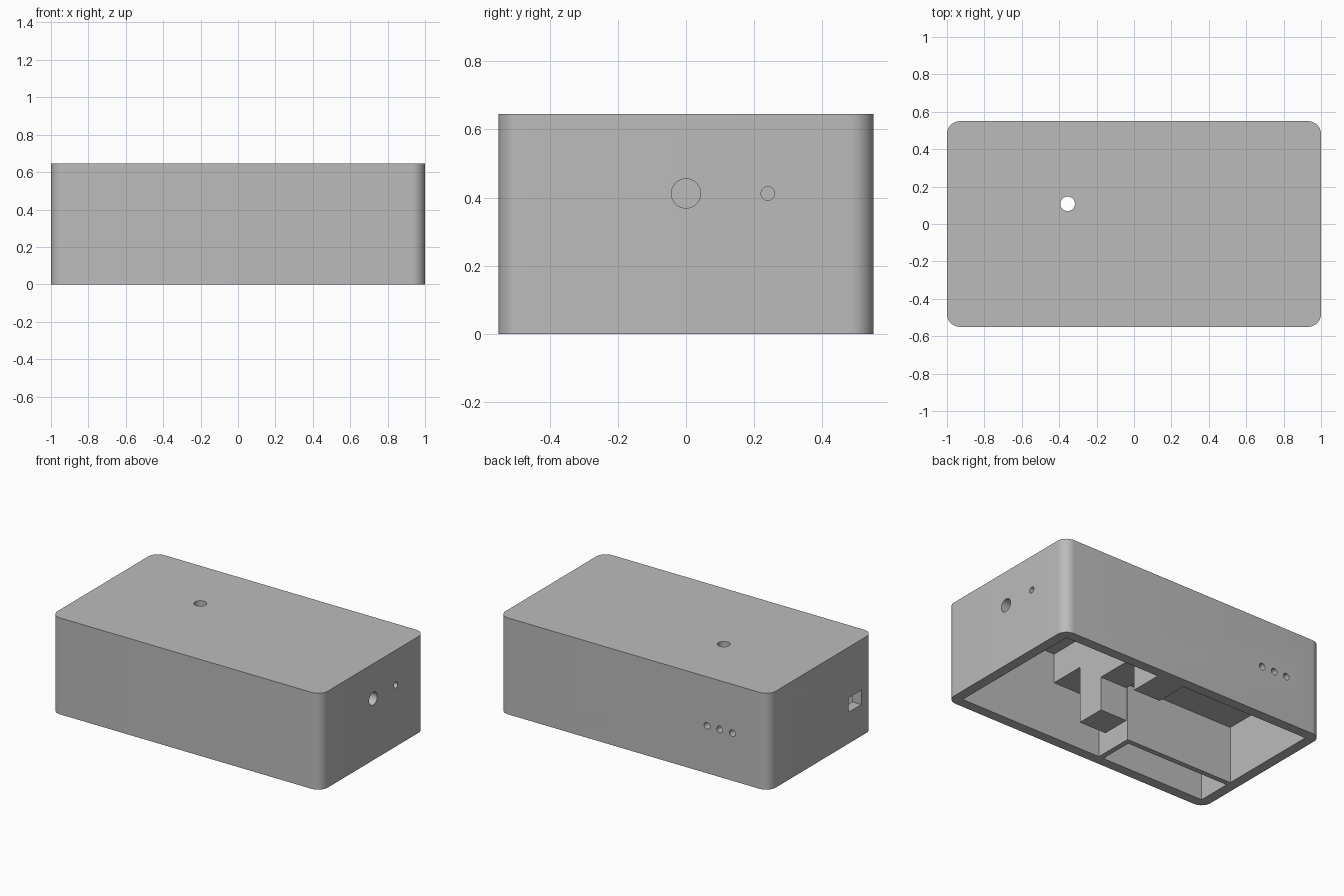
import bpy
import bmesh
from math import radians
from mathutils import Matrix, Vector

if "Cube" in bpy.data.objects:
    bpy.data.objects.remove(bpy.data.objects["Cube"], do_unlink=True)

HX, HY, H = 1.0, 0.55, 0.645      # outer half sizes and height
WALL = 0.068
IX, IY = HX - WALL, HY - WALL     # inner half sizes
SHELF = 0.38                      # underside of the thick top section

grey = bpy.data.materials.new("plain_grey")
grey.use_nodes = True
grey.diffuse_color = (0.5, 0.5, 0.5, 1)
grey.node_tree.nodes["Principled BSDF"].inputs["Base Color"].default_value = (0.5, 0.5, 0.5, 1)


def finish(name, bm):
    mesh = bpy.data.meshes.new(name)
    bm.to_mesh(mesh)
    bm.free()
    mesh.materials.append(grey)
    obj = bpy.data.objects.new(name, mesh)
    bpy.context.collection.objects.link(obj)
    return obj


def box(name, x, y, z, corner=0):
    """Box from (min, max) ranges, with optional rounded upright corners."""
    lo, hi = Vector((x[0], y[0], z[0])), Vector((x[1], y[1], z[1]))
    bm = bmesh.new()
    bmesh.ops.create_cube(bm, size=1)
    bmesh.ops.scale(bm, vec=hi - lo, verts=bm.verts)
    bmesh.ops.translate(bm, vec=(lo + hi) / 2, verts=bm.verts)
    if corner:
        upright = [e for e in bm.edges
                   if abs(e.verts[0].co.z - e.verts[1].co.z) > 0.1]
        bmesh.ops.bevel(bm, geom=upright, offset=corner, segments=10,
                        profile=0.5, affect='EDGES')
    return finish(name, bm)


def drill(name, centre, radius, length, axis):
    """Round cutter along the given axis."""
    bm = bmesh.new()
    turn = {'X': Matrix.Rotation(radians(90), 4, 'Y'),
            'Y': Matrix.Rotation(radians(90), 4, 'X'),
            'Z': Matrix.Identity(4)}[axis]
    bmesh.ops.create_cone(bm, cap_ends=True, segments=32, radius1=radius,
                          radius2=radius, depth=length,
                          matrix=Matrix.Translation(centre) @ turn)
    return finish(name, bm)


def cut(target, cutter):
    cutter.hide_render = True
    mod = target.modifiers.new("cut", 'BOOLEAN')
    mod.operation = 'DIFFERENCE'
    mod.solver = 'EXACT'
    mod.object = cutter
    bpy.context.view_layer.objects.active = target
    bpy.ops.object.modifier_apply(modifier=mod.name)
    bpy.data.objects.remove(cutter, do_unlink=True)


# Case: rounded block, open underneath, deep at +x and shallow at -x
case = box("case", (-HX, HX), (-HY, HY), (0, H), corner=0.07)
cut(case, box("deep_cavity", (0.22, IX), (-IY, IY), (-0.1, H - WALL)))
cut(case, box("shallow_cavity", (-IX, 0.3), (-IY, IY), (-0.1, SHELF)))

# Openings: two in the left end, one in the top, three in the back, a socket
cut(case, drill("large_hole", (HX, 0, 0.412), 0.043, 0.3, 'X'))
cut(case, drill("small_hole", (HX, 0.24, 0.412), 0.02, 0.3, 'X'))
cut(case, drill("top_hole", (-0.355, 0.108, 0.55), 0.039, 0.5, 'Z'))
for i in range(3):
    cut(case, drill("back_hole", (-0.54 - 0.094 * i, HY, 0.318), 0.022, 0.3, 'Y'))
cut(case, box("socket_hole", (-1.1, -0.88), (-0.425, -0.288), (0.21, 0.306)))

# Supports across the middle: two pillars joined by a hanging beam
PX = (0.02, 0.22)
box("centre_pillar", PX, (-0.242, -0.046), (0, SHELF))
box("back_pillar", PX, (0.262, IY), (0, SHELF))
box("pillar_beam", PX, (-0.046, 0.262), (0.226, SHELF))

# Thin partition around the socket compartment
box("long_partition", (-IX, -0.13), (-0.25, -0.215), (0, SHELF))
box("short_partition", (-0.165, -0.13), (-IY, -0.25), (0, SHELF))

# Smooth the rounded corners and bores, keep the edges crisp
bpy.ops.object.select_all(action='DESELECT')
case.select_set(True)
bpy.context.view_layer.objects.active = case
bpy.ops.object.shade_smooth_by_angle(angle=radians(30))
